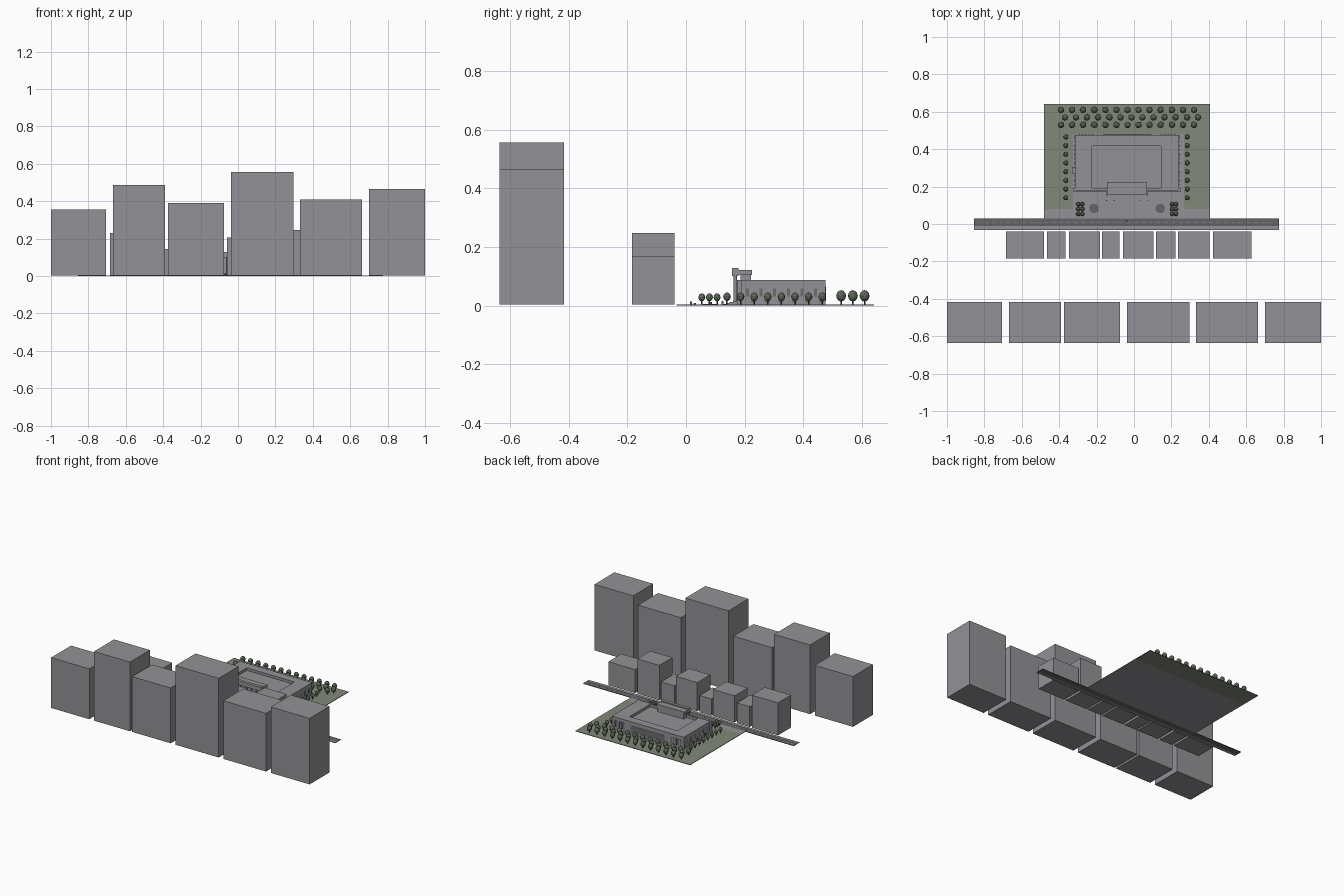
import bpy, bmesh, math
from mathutils import Matrix, Vector

old = bpy.data.objects.get("Cube")
if old:
    bpy.data.objects.remove(old, do_unlink=True)


def material(name, r, g, b):
    m = bpy.data.materials.new(name)
    m.use_nodes = True
    m.diffuse_color = (r, g, b, 1)
    m.node_tree.nodes["Principled BSDF"].inputs["Base Color"].default_value = (r, g, b, 1)
    return m


STONE = material("grey stone", .29, .29, .31)
GRASS = material("sage grass", .22, .25, .19)
ROAD = material("dark asphalt", .13, .13, .14)
GLASS = material("dark window", .15, .155, .16)
LEAF = material("dark foliage", .11, .14, .10)
BARK = material("brown bark", .09, .075, .06)


def finish(name, bm, mat):
    me = bpy.data.meshes.new(name)
    bm.to_mesh(me)
    bm.free()
    me.materials.append(mat)
    ob = bpy.data.objects.new(name, me)
    bpy.context.scene.collection.objects.link(ob)
    return ob


def add_box(bm, x0, x1, y0, y1, z0, z1):
    mat = Matrix.Translation(((x0 + x1) / 2, (y0 + y1) / 2, (z0 + z1) / 2))
    mat = mat @ Matrix.Diagonal((x1 - x0, y1 - y0, z1 - z0, 1))
    return bmesh.ops.create_cube(bm, size=1, matrix=mat)


def boxes(name, mat, *items):
    bm = bmesh.new()
    for it in items:
        add_box(bm, *it)
    return finish(name, bm, mat)


def cylinder(bm, x, y, z0, z1, r, r2=None, n=12):
    bmesh.ops.create_cone(bm, cap_ends=True, segments=n, radius1=r, radius2=r if r2 is None else r2,
                          depth=z1 - z0, matrix=Matrix.Translation((x, y, (z0 + z1) / 2)))


BASE = .004
MID = -.037  # symmetry line of the palace

# Tall rear skyline
towers = [(-1, -.705, .355), (-.668, -.39, .487), (-.374, -.075, .39),
          (-.037, .297, .557), (.332, .663, .41), (.70, 1, .465)]
for i, (a, b, h) in enumerate(towers):
    boxes(f"tower_{i + 1}", STONE, (a, b, -.637, -.417, .003, h))

# Lower street blocks
blocks = [(-.684, -.481, .23), (-.465, -.366, .145), (-.348, -.182, .19), (-.171, -.077, .12),
          (-.059, .105, .205), (.118, .222, .135), (.235, .404, .247), (.422, .629, .167)]
for i, (a, b, h) in enumerate(blocks):
    boxes(f"street_block_{i + 1}", STONE, (a, b, -.184, -.04, .003, h))

# Street with pavement and dashed centre line
boxes("road", ROAD, (-.855, .775, -.012, .03, 0, .003))
boxes("pavement", STONE, (-.855, .775, -.032, -.012, 0, .004))
boxes("lane_dashes", STONE, *[(-.84 + i * .04, -.82 + i * .04, .008, .011, .003, .0036) for i in range(40)])

# Grounds
boxes("plaza", STONE, (-.481, .406, .03, .5, 0, .003))
boxes("lawn", GRASS, (-.481, .406, .5, .642, 0, BASE), (-.481, -.326, .08, .5, .002, BASE),
      (.267, .406, .08, .5, .002, BASE), (-.326, .267, .478, .5, .002, BASE))

# Palace body with a sunken roof
bm = bmesh.new()
add_box(bm, -.316, .241, .18, .476, .003, .088)
top = max(bm.faces, key=lambda f: f.calc_center_median().z)
bmesh.ops.inset_region(bm, faces=[top], thickness=.03)
for v in top.verts:
    v.co.x = -.225 if v.co.x < MID else .144
    v.co.y = .192 if v.co.y < .33 else .418
well = bmesh.ops.extrude_discrete_faces(bm, faces=[top])["faces"][0]
bmesh.ops.translate(bm, vec=Vector((0, 0, -.018)), verts=well.verts)
finish("palace_body", bm, STONE)
boxes("front_plinth", STONE, (-.326, .251, .174, .184, .003, .012),
      (-.326, -.31, .174, .19, .003, .088), (.235, .251, .174, .19, .003, .088))
boxes("side_porch", STONE, (-.332, -.316, .27, .306, .003, .045))

# Palace windows on every side
win = []
for i in range(6):
    y = .21 + i * .0465
    for x in (-.318, .241):
        win += [(x, x + .002, y - .005, y + .005, .03, .058),
                (x, x + .002, y + .012, y + .03, .01, .025)]
for i in range(8):
    for s in (-1, 1):
        x = MID + s * (.13 + i * .018)
        win.append((x - .005, x + .005, .178, .18, .02, .07))
        if i > 2:
            win.append((x - .005, x + .005, .476, .478, .02, .065))
win.append((MID - .13, MID + .13, .476, .478, .015, .06))
boxes("palace_windows", GLASS, *win)

# Entrance portico
boxes("portico_roof", STONE, (-.144, .07, .178, .225, .104, .122))
boxes("portico_beam", STONE, (-.144, .07, .158, .18, .1, .128))
boxes("portico_wall", STONE, (-.138, .064, .186, .222, .07, .104))
boxes("entrance_doors", GLASS, *[(MID + d - .012, MID + d + .012, .178, .18, .012, .07)
                                 for d in (-.07, 0, .07)])
bm = bmesh.new()
for i in range(6):
    x = MID - .098 + i * .0392
    cylinder(bm, x, .168, .012, .1, .0055)
    cylinder(bm, x, .168, .003, .012, .008)
finish("portico_columns", bm, STONE)
boxes("entrance_steps", STONE, *[(MID - .11, MID + .11, .124 + i * .012, .18, .003, .006 + i * .003)
                                 for i in range(4)])

# Fountain basins on the plaza
bm = bmesh.new()
for s in (-1, 1):
    cylinder(bm, MID + s * .177, .083, .003, .006, .025, n=24)
    cylinder(bm, MID + s * .177, .083, .006, .012, .006)
finish("fountains", bm, ROAD)

# Gate posts and plaza lamps
bm = bmesh.new()
for s in (-1, 1):
    cylinder(bm, MID + s * .035, .03, .003, .008, .004)
    for d in (.07, .11):
        cylinder(bm, MID + s * d, .125, .003, .016, .003)
finish("posts", bm, STONE)
boxes("gate_marker", ROAD, (MID - .005, MID + .005, .014, .02, .003, .013))

# Trees: three staggered rows, two avenues and two groves
trees = []
for row, y in enumerate((.61, .57, .53)):
    trees += [(-.39 + i * .0592 + .021 * (row % 2), y, .017, .033) for i in range(13)]
for x in (-.364, .284):
    trees += [(x, .14 + i * .0465, .013, .03) for i in range(8)]
for s in (-1, 1):
    for d in (.24, .261):
        trees += [(MID + s * d, .054 + i * .026, .012, .028) for i in range(3)]
crowns, trunks = bmesh.new(), bmesh.new()
for x, y, r, z in trees:
    bmesh.ops.create_icosphere(crowns, subdivisions=2, radius=r,
                               matrix=Matrix.Translation((x, y, z)) @ Matrix.Diagonal((1, 1, 1.15, 1)))
    cylinder(trunks, x, y, .003, z, .0025, n=6)
finish("tree_crowns", crowns, LEAF)
finish("tree_trunks", trunks, BARK)
